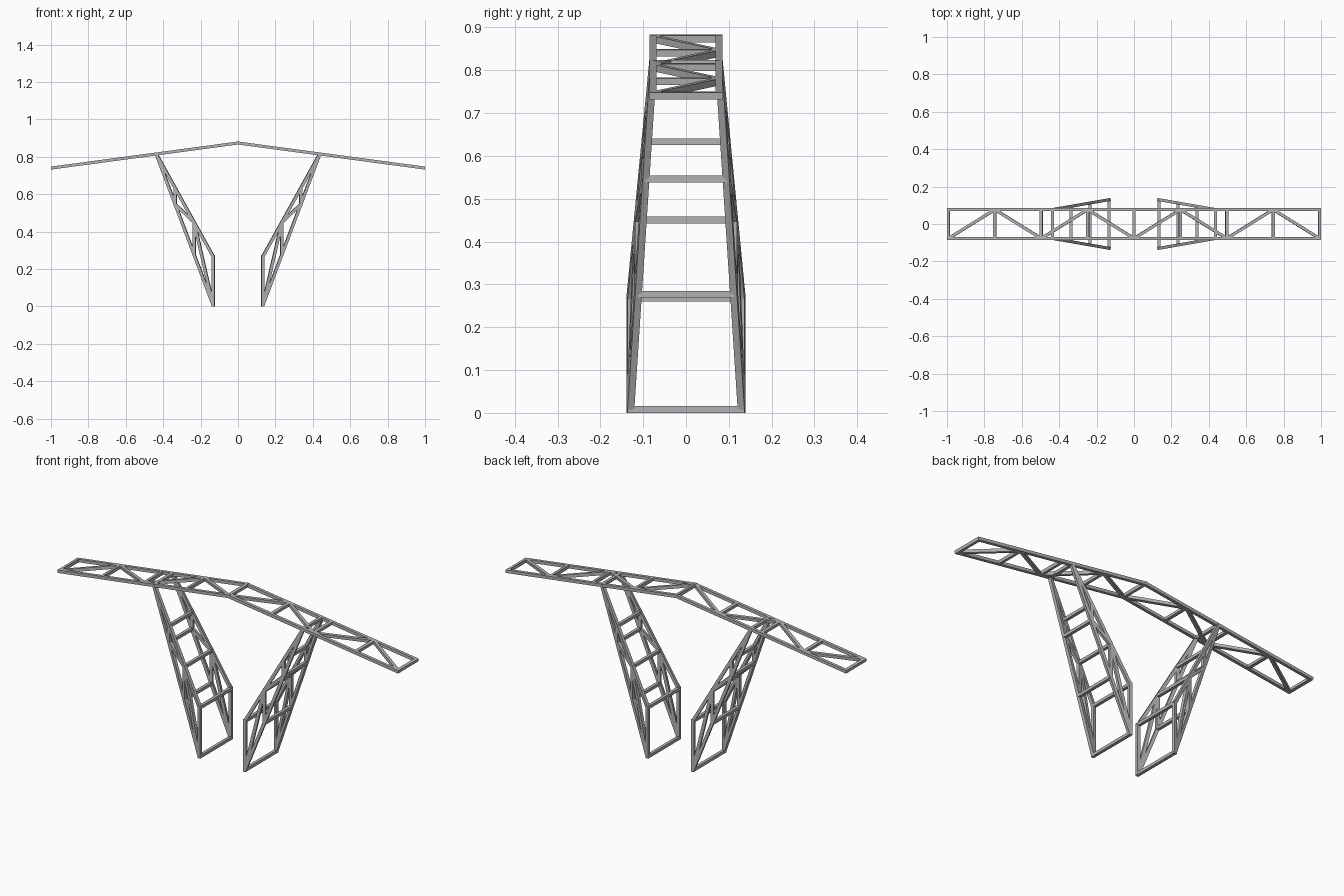
import bpy
import bmesh
from mathutils import Vector, Matrix

cube = bpy.data.objects.get("Cube")
if cube:
    bpy.data.objects.remove(cube, do_unlink=True)

steel = bpy.data.materials.new("grey steel")
steel.use_nodes = True
GREY = (0.45, 0.45, 0.45, 1.0)
steel.diffuse_color = GREY
steel.node_tree.nodes["Principled BSDF"].inputs["Base Color"].default_value = GREY

T = 0.016  # width of every square bar


def add_bar(bm, a, b, ref, extend=0.0):
    """Square bar from a to b, one pair of faces turned towards ref."""
    a, b = Vector(a), Vector(b)
    d = (b - a).normalized()
    side = d.cross(Vector(ref)).normalized()
    up = side.cross(d)
    length = (b - a).length + 2 * extend
    rot = Matrix((side, d, up)).transposed().to_4x4()
    mat = Matrix.Translation((a + b) / 2) @ rot @ Matrix.Diagonal((T, length, T, 1))
    bmesh.ops.create_cube(bm, size=1, matrix=mat)


def build(name, bars):
    bm = bmesh.new()
    for bar in bars:
        add_bar(bm, *bar)
    bmesh.ops.recalc_face_normals(bm, faces=bm.faces)
    mesh = bpy.data.meshes.new(name)
    bm.to_mesh(mesh)
    bm.free()
    mesh.materials.append(steel)
    obj = bpy.data.objects.new(name, mesh)
    bpy.context.collection.objects.link(obj)


# Roof truss: two bent chords, crossbars and a zigzag
END_X, END_Z, TOP_Z, HALF = 0.992, 0.741, 0.874, 0.077
BAYS = 4
slope = (TOP_Z - END_Z) / END_X


def roof(x, y):
    return Vector((x, y, TOP_Z - slope * abs(x)))


for s, label in ((1, "left"), (-1, "right")):
    normal = (s * slope, 0, 1)
    xs = [s * END_X * i / BAYS for i in range(BAYS + 1)]
    build(label + "_roof_chords",
          [(roof(0, y), roof(s * END_X, y), normal, T / 2 if y else 0)
           for y in (-HALF, HALF)])
    build(label + "_roof_crossbars",
          [(roof(x, -HALF), roof(x, HALF), normal)
           for x in (xs if s > 0 else xs[1:])])
    build(label + "_roof_diagonals",
          [(roof(xs[i], HALF * (-1) ** (i + 1)), roof(xs[i + 1], HALF * (-1) ** i), normal)
           for i in range(BAYS)])

# Legs: tapering lattice wedges that meet the roof
FOOT_X, FOOT_Y, FOOT_Z, KNEE_Z, HEAD_X = 0.133, 0.130, 0.008, 0.268, 0.437
HEAD_Z = TOP_Z - slope * HEAD_X


def leg_nodes(s, side, start_z):
    """Four evenly spaced joints from the foot line up to the roof."""
    foot = Vector((s * FOOT_X, side * FOOT_Y, start_z))
    head = Vector((s * HEAD_X, side * HALF, HEAD_Z))
    return [foot.lerp(head, i / 3) for i in range(4)]


for s, label in ((1, "left"), (-1, "right")):
    chords, lattice = [], []
    for side in (-1, 1):
        outer = leg_nodes(s, side, FOOT_Z)
        inner = leg_nodes(s, side, KNEE_Z)
        face = (outer[3] - outer[0]).cross(inner[0] - outer[0])
        chords += [(outer[0], outer[3], face, 0.004),
                   (inner[0], inner[3], face, 0.004),
                   (outer[0], inner[0], face, T / 2)]
        lattice += [(outer[1], inner[1], face), (outer[2], inner[2], face),
                    (outer[0], inner[1], face), (inner[1], outer[2], face)]
    rungs = []
    for z in (FOOT_Z, KNEE_Z):
        front, back = leg_nodes(s, -1, z), leg_nodes(s, 1, z)
        count = 4 if z == FOOT_Z else 3  # both chords share the top rung
        rungs += [(front[i], back[i], (0, 0, 1)) for i in range(count)]
    build(label + "_leg_chords", chords)
    build(label + "_leg_lattice", lattice)
    build(label + "_leg_rungs", rungs)
